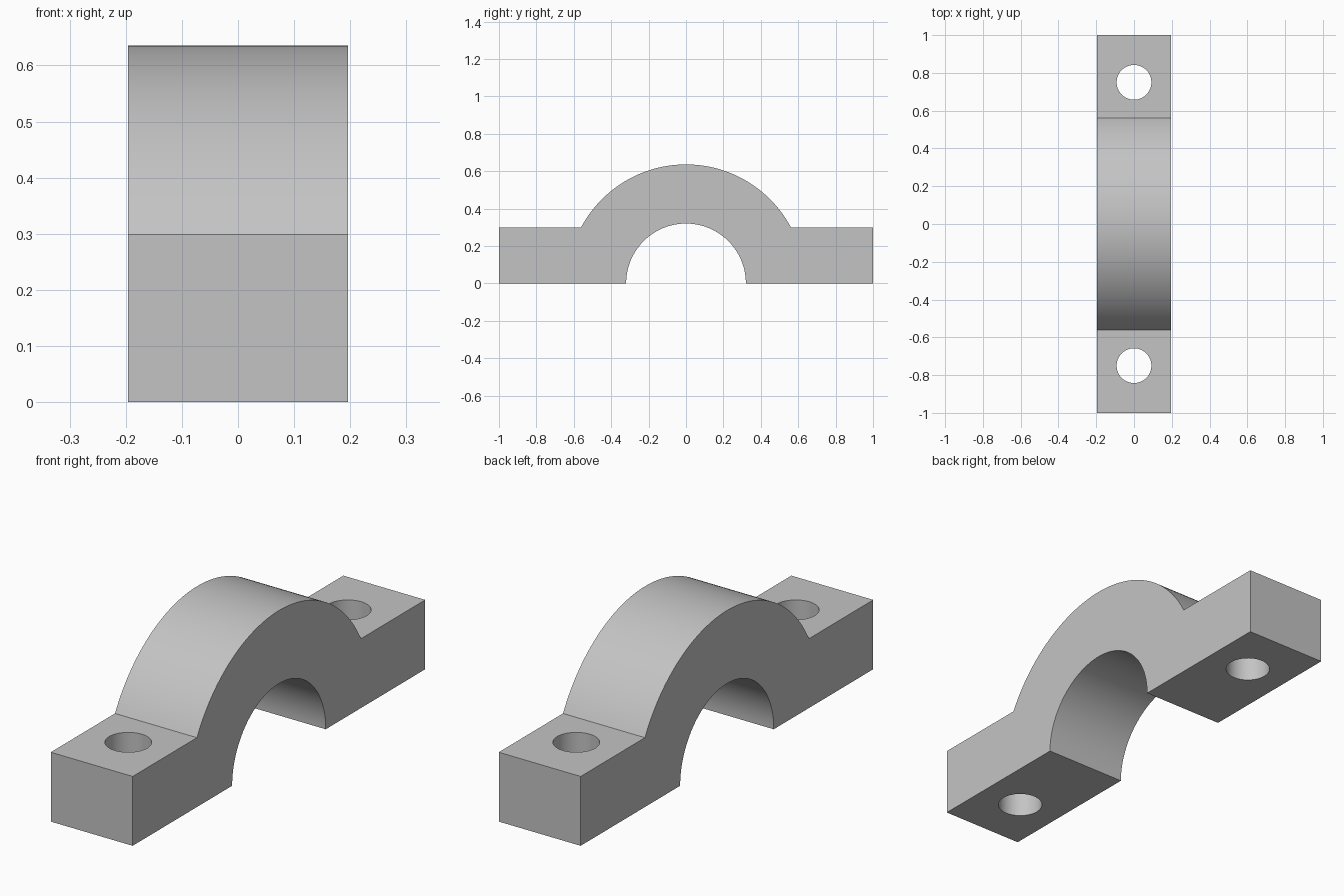
import bpy
import bmesh
from math import acos, asin, cos, pi, sin

if "Cube" in bpy.data.objects:
    bpy.data.objects.remove(bpy.data.objects["Cube"], do_unlink=True)

HALF_WIDTH = 0.196
HALF_LENGTH = 1.0
FOOT_HEIGHT = 0.3
OUTER_RADIUS = 0.636
BORE_RADIUS = 0.32
HOLE_RADIUS = 0.092
HOLE_OFFSET = 0.75

# Plain grey metal
grey = bpy.data.materials.new("grey_metal")
grey.use_nodes = True
colour = (0.55, 0.55, 0.55, 1)
grey.diffuse_color = colour
grey.node_tree.nodes["Principled BSDF"].inputs["Base Color"].default_value = colour


def arc(radius, start, end, steps):
    angles = [start + (end - start) * i / steps for i in range(steps + 1)]
    return [(radius * cos(a), radius * sin(a)) for a in angles]


# Clamp body: side profile extruded across the width
foot_angle = asin(FOOT_HEIGHT / OUTER_RADIUS)
profile = [(HALF_LENGTH, 0), (HALF_LENGTH, FOOT_HEIGHT)]
profile += arc(OUTER_RADIUS, foot_angle, pi - foot_angle, 64)
profile += [(-HALF_LENGTH, FOOT_HEIGHT), (-HALF_LENGTH, 0)]
profile += arc(BORE_RADIUS, pi, 0, 64)

bm = bmesh.new()
side = bm.faces.new([bm.verts.new((-HALF_WIDTH, y, z)) for y, z in profile])
extruded = bmesh.ops.extrude_face_region(bm, geom=[side])["geom"]
moved = [v for v in extruded if isinstance(v, bmesh.types.BMVert)]
bmesh.ops.translate(bm, verts=moved, vec=(2 * HALF_WIDTH, 0, 0))
bmesh.ops.recalc_face_normals(bm, faces=bm.faces)
mesh = bpy.data.meshes.new("clamp_body")
bm.to_mesh(mesh)
bm.free()
mesh.materials.append(grey)
body = bpy.data.objects.new("clamp_body", mesh)
bpy.context.collection.objects.link(body)

# Bolt hole through each foot
for sign in (-1, 1):
    bpy.ops.mesh.primitive_cylinder_add(
        vertices=48, radius=HOLE_RADIUS, depth=1,
        location=(0, sign * HOLE_OFFSET, FOOT_HEIGHT / 2))
    cutter = bpy.context.object
    cutter.name = "bolt_hole_cutter"
    cutter.hide_render = True
    cutter.data.materials.append(grey)
    cut = body.modifiers.new("bolt_hole", "BOOLEAN")
    cut.operation = "DIFFERENCE"
    cut.solver = "EXACT"
    cut.object = cutter
    with bpy.context.temp_override(object=body, active_object=body):
        bpy.ops.object.modifier_apply(modifier=cut.name)
    bpy.data.objects.remove(cutter, do_unlink=True)

# Smooth curved walls, crisp edges
bpy.ops.object.select_all(action="DESELECT")
body.select_set(True)
bpy.context.view_layer.objects.active = body
bpy.ops.object.shade_smooth_by_angle(angle=pi / 6)
